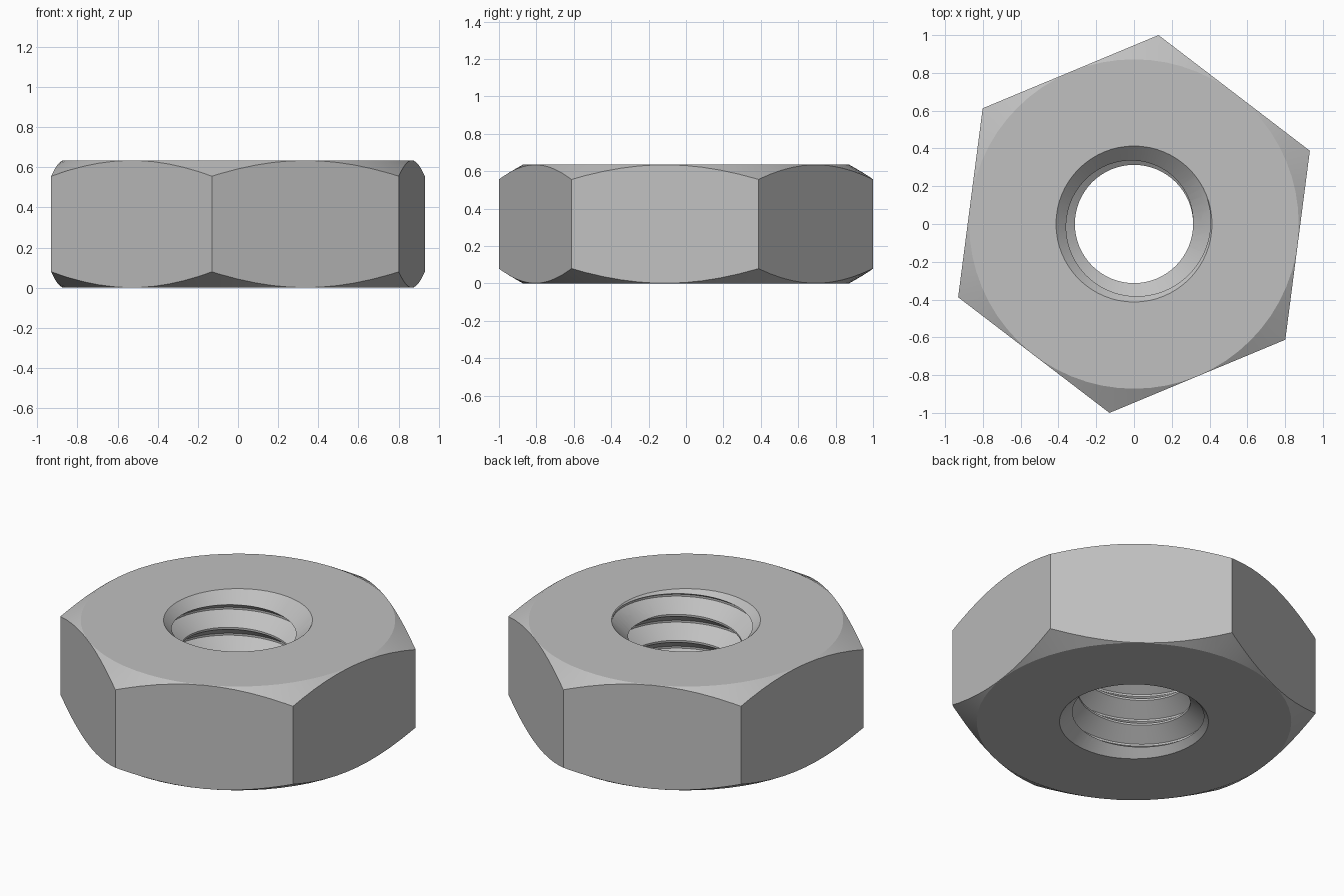
import bpy, bmesh
from math import cos, sin, pi, radians

HEIGHT = 0.635
CORNER_R, FLAT_R = 1.0085, 0.872
CORNER_DROP = 0.104          # cone drop out to EDGE_R, 30 degrees
EDGE_R = 1.052
SINK_R, MINOR_R, MAJOR_R = 0.413, 0.313, 0.408
PITCH = 0.159
FLAT = 0.006                 # half width of thread crest and root flats
SEGS = 64

old = bpy.data.objects.get("Cube")
if old:
    bpy.data.objects.remove(old, do_unlink=True)

steel = bpy.data.materials.new("grey_steel")
steel.use_nodes = True
colour = (0.53, 0.53, 0.53, 1)
steel.diffuse_color = colour
steel.node_tree.nodes["Principled BSDF"].inputs["Base Color"].default_value = colour


def finish(bm, name):
    bmesh.ops.recalc_face_normals(bm, faces=bm.faces)
    mesh = bpy.data.meshes.new(name)
    bm.to_mesh(mesh)
    bm.free()
    mesh.materials.append(steel)
    obj = bpy.data.objects.new(name, mesh)
    bpy.context.collection.objects.link(obj)
    return obj


def lathe(profile, name):
    """Revolve a closed (r, z) outline into a ring."""
    bm = bmesh.new()
    rings = [[bm.verts.new((r * cos(a), r * sin(a), z)) for r, z in profile]
             for a in (2 * pi * i / SEGS for i in range(SEGS))]
    n = len(profile)
    for i in range(SEGS):
        a, b = rings[i], rings[(i + 1) % SEGS]
        for j in range(n):
            k = (j + 1) % n
            bm.faces.new((a[j], b[j], b[k], a[k]))
    return finish(bm, name)


def hex_prism(name):
    bm = bmesh.new()
    angles = [radians(22.6 + 60 * i) for i in range(6)]
    base = bm.faces.new([bm.verts.new((CORNER_R * cos(a), CORNER_R * sin(a), -0.1))
                         for a in angles])
    top = bmesh.ops.extrude_face_region(bm, geom=[base])["geom"]
    bmesh.ops.translate(bm, vec=(0, 0, HEIGHT + 0.2),
                        verts=[v for v in top if isinstance(v, bmesh.types.BMVert)])
    return finish(bm, name)


def threaded_rod(name):
    """Solid screw whose rows climb one pitch per turn."""
    bm = bmesh.new()
    tooth = [(-FLAT, MINOR_R), (FLAT, MINOR_R),
             (PITCH / 2 - FLAT, MAJOR_R), (PITCH / 2 + FLAT, MAJOR_R)]
    start = 0.60 - PITCH * 135 / 360 - 6 * PITCH
    rows = [(start + t * PITCH + z, r) for t in range(10) for z, r in tooth]
    n, step = len(rows), len(tooth)
    cols = []
    for i in range(SEGS):
        a = 2 * pi * i / SEGS
        rise = PITCH * i / SEGS
        cols.append([bm.verts.new((r * cos(a), r * sin(a), z + rise)) for z, r in rows])
    # the last column joins the first one a whole turn higher
    extra = [bm.verts.new((r, 0, z + n // step * PITCH)) for z, r in rows[:step]]
    first = cols[0] + extra
    cols.append(first[step:])
    for a, b in zip(cols, cols[1:]):
        for j in range(n - 1):
            bm.faces.new((a[j], b[j], b[j + 1], a[j + 1]))
    # fan caps, well clear of the nut
    for row, seam, z in ((0, first[:step + 1], rows[0][0] - 0.1),
                         (n - 1, first[n - 1:n + step], rows[-1][0] + PITCH + 0.1)):
        hub = bm.verts.new((0, 0, z))
        loop = [c[row] for c in cols[:-1]] + seam[:0:-1]
        for u, v in zip(loop, loop[1:] + loop[:1]):
            bm.faces.new((hub, u, v))
    return finish(bm, name)


def cut(target, tool, operation):
    mod = target.modifiers.new(operation.lower(), 'BOOLEAN')
    mod.operation = operation
    mod.solver = 'EXACT'
    mod.object = tool
    tool.hide_render = True
    bpy.context.view_layer.objects.active = target
    bpy.ops.object.modifier_apply(modifier=mod.name)
    bpy.data.objects.remove(tool, do_unlink=True)


# Turned blank: coned corners and a countersunk bore, mirrored top to bottom
bore = MINOR_R - 0.02
half = [(bore, SINK_R - bore), (SINK_R, 0), (FLAT_R, 0), (EDGE_R, CORNER_DROP)]
nut = lathe(half + [(r, HEIGHT - z) for r, z in reversed(half)], "hex_nut")

# Six flats, then the internal thread
cut(nut, hex_prism("hex_cutter"), 'INTERSECT')
cut(nut, threaded_rod("thread_cutter"), 'DIFFERENCE')

for o in bpy.context.selected_objects:
    o.select_set(False)
nut.select_set(True)
bpy.context.view_layer.objects.active = nut
bpy.ops.object.shade_smooth_by_angle(angle=radians(25))
